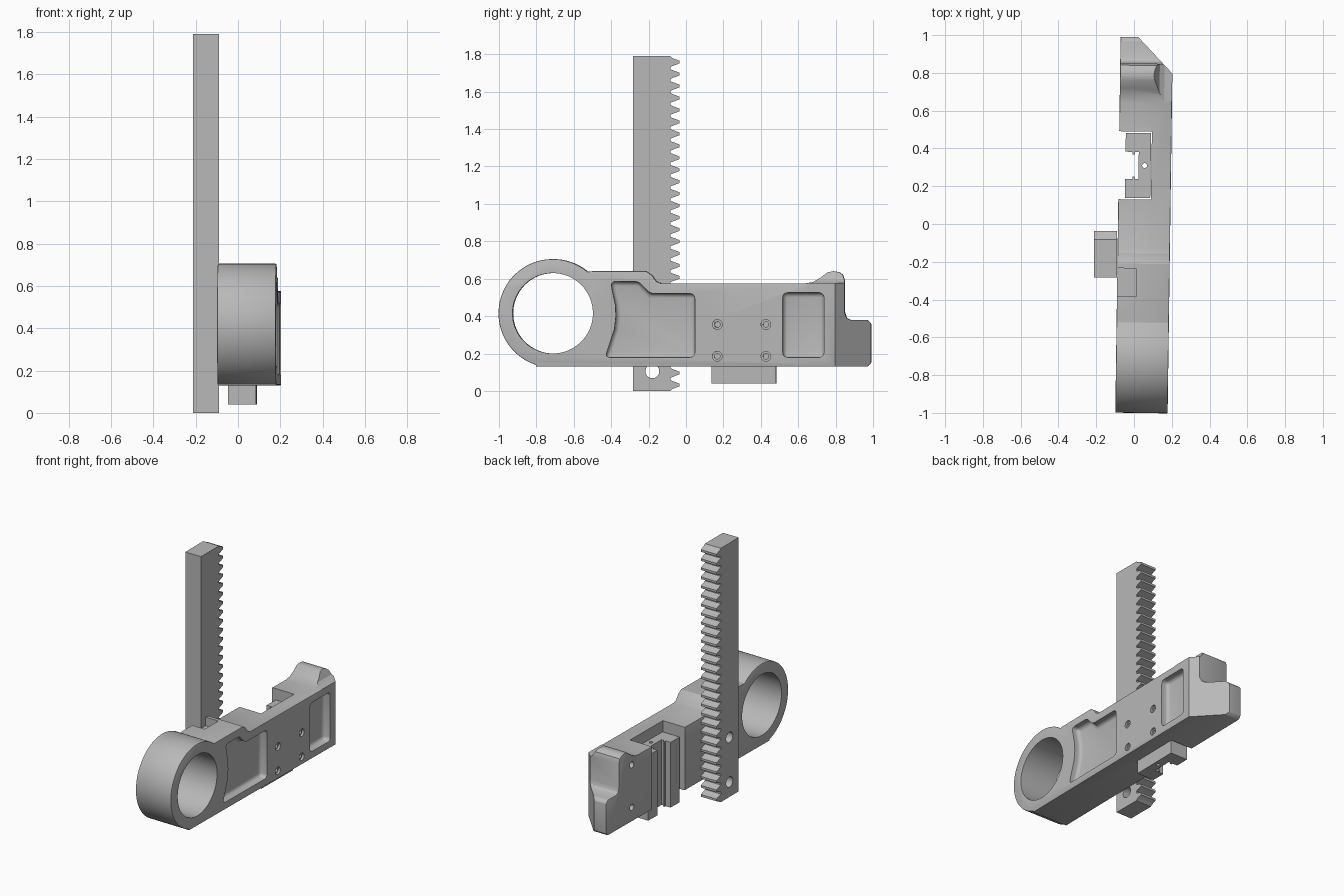
import bpy, bmesh, math
from mathutils import Matrix, Vector

old = bpy.data.objects.get("Cube")
if old:
    bpy.data.objects.remove(old)

grey = bpy.data.materials.new("machined grey")
grey.use_nodes = True
grey.diffuse_color = (0.48, 0.48, 0.48, 1)
grey.node_tree.nodes["Principled BSDF"].inputs["Base Color"].default_value = (0.48, 0.48, 0.48, 1)


def prism(name, pts, lo, hi, axis="x"):
    """Extrude a (y, z) profile along x, an (x, y) one along z, or an (x, z) one along y."""
    place = {"x": lambda p, d: (d, p[0], p[1]),
             "y": lambda p, d: (p[0], d, p[1]),
             "z": lambda p, d: (p[0], p[1], d)}[axis]
    bm = bmesh.new()
    face = bm.faces.new([bm.verts.new(place(p, lo)) for p in pts])
    ext = bmesh.ops.extrude_face_region(bm, geom=[face])
    moved = [v for v in ext["geom"] if isinstance(v, bmesh.types.BMVert)]
    step = Vector(place((0, 0), hi - lo))
    bmesh.ops.translate(bm, verts=moved, vec=step)
    bmesh.ops.recalc_face_normals(bm, faces=bm.faces)
    me = bpy.data.meshes.new(name)
    bm.to_mesh(me)
    bm.free()
    me.materials.append(grey)
    ob = bpy.data.objects.new(name, me)
    bpy.context.collection.objects.link(ob)
    return ob


def rect(a0, a1, b0, b1):
    return [(a0, b0), (a1, b0), (a1, b1), (a0, b1)]


def arc(cy, cz, r, a0=0, a1=360, n=64):
    count = n if a1 - a0 == 360 else n + 1
    return [(cy + r * math.cos(math.radians(a0 + (a1 - a0) * i / n)),
             cz + r * math.sin(math.radians(a0 + (a1 - a0) * i / n))) for i in range(count)]


def bevel(ob, width, segments=3, angle=25):
    m = ob.modifiers.new("bevel", "BEVEL")
    m.width, m.segments = width, segments
    m.limit_method, m.angle_limit = "ANGLE", math.radians(angle)


def finish(ob, cutters=(), turn=0.0):
    """Cut, bake the modifiers, turn slightly and smooth the round faces."""
    for c in cutters:
        m = ob.modifiers.new("cut", "BOOLEAN")
        m.operation, m.solver, m.object = "DIFFERENCE", "EXACT", c
        c.hide_render = True
    bpy.context.view_layer.update()
    baked = bpy.data.meshes.new_from_object(ob.evaluated_get(bpy.context.evaluated_depsgraph_get()))
    ob.modifiers.clear()
    ob.data = baked
    ob.data.transform(Matrix.Rotation(turn, 4, "Z"))
    for c in cutters:
        bpy.data.objects.remove(c)
    bpy.ops.object.select_all(action="DESELECT")
    ob.select_set(True)
    bpy.context.view_layer.objects.active = ob
    bpy.ops.object.shade_smooth_by_angle(angle=math.radians(28))


TURN = -0.014
BACK, FACE = -0.085, 0.192

# Arm: clamp ring, straight beam, raised horn and stepped end
outline = arc(-0.71, 0.415, 0.29, 50, 252, 48) + [
    (-0.80, 0.13), (0.97, 0.13), (0.99, 0.15), (0.99, 0.36), (0.97, 0.38),
    (0.88, 0.38), (0.86, 0.39), (0.85, 0.42), (0.85, 0.59), (0.84, 0.62),
    (0.82, 0.635), (0.79, 0.64), (0.76, 0.635), (0.72, 0.605), (0.68, 0.582), (0.64, 0.575),
    (-0.13, 0.575), (-0.155, 0.585), (-0.18, 0.62), (-0.21, 0.64), (-0.50, 0.64)]
arm = prism("arm", outline, BACK, FACE)
bevel(arm, 0.008, 2, 40)

# Recessed pockets in the outer face
grip = prism("grip_pocket", [
    (-0.43, 0.18), (0.05, 0.18), (0.05, 0.52), (-0.19, 0.52), (-0.25, 0.585), (-0.40, 0.585),
    (-0.39, 0.53), (-0.375, 0.46), (-0.372, 0.40), (-0.38, 0.33)], 0.14, 0.30)
window = prism("end_pocket", rect(0.52, 0.74, 0.18, 0.525), 0.14, 0.30)
for pocket in (grip, window):
    bevel(pocket, 0.025, 4)

cutters = [
    grip, window,
    prism("bore", arc(-0.71, 0.415, 0.215), -1, 1),
    prism("insert_slot", rect(-0.5, 0.088, 0.13, 0.49), -1, 2, "z"),
    prism("top_notch", rect(-0.5, 0.015, -0.385, -0.235), 0.58, 1, "z"),
    prism("end_chamfer", [(0.196, 0.795), (0.5, 0.5), (0.5, 1.5), (-0.5, 1.52)], -1, 2, "z"),
    prism("horn_slope", [(0.07, 0.66), (0.10, 0.635), (0.125, 0.59), (0.15, 0.576),
                         (0.5, 0.576), (0.5, 0.66)], 0.6, 1.2, "y"),
]
# Screw holes with wide mouths, and two dowel holes in the back
for y in (0.17, 0.43):
    for z in (0.185, 0.355):
        cutters.append(prism("screw_mouth", arc(y, z, 0.026, n=24), FACE - 0.015, 1))
        cutters.append(prism("screw_hole", arc(y, z, 0.015, n=24), FACE - 0.06, 0.185))
for z in (0.23, 0.53):
    cutters.append(prism("dowel_hole", arc(0.71, z, 0.022, n=24), -1, -0.03))
finish(arm, cutters, TURN)

# Grooved insert standing in the slot and showing below the arm
half = [(0.084, 0.172), (-0.05, 0.172), (-0.05, 0.072), (-0.012, 0.072),
        (-0.012, 0.058), (0.0, 0.058), (0.0, 0.072), (0.02, 0.072)]
centre = 0.31
channel = [(x, centre + y) for x, y in half] + [(x, centre - y) for x, y in reversed(half)]
insert = prism("channel_insert", channel, 0.04, 0.50, "z")
finish(insert, [prism("pin_hole", arc(0.052, centre, 0.013, n=20), -1, 1, "z")], TURN)

# Toothed rack
HEIGHT, TEETH = 1.79, 28
pitch = HEIGHT / TEETH
profile = [(-0.283, HEIGHT), (-0.283, 0)]
for i in range(TEETH):
    for y, part in ((-0.083, 0.1), (-0.072, 0.17), (-0.036, 0.38),
                    (-0.036, 0.62), (-0.072, 0.83), (-0.083, 0.9)):
        profile.append((y, (i + part) * pitch))
profile[2] = (-0.083, 0)
profile[-1] = (-0.083, HEIGHT)
rack = prism("rack", profile, -0.213, -0.09)
holes = [prism("rack_hole", arc(-0.18, z, 0.037, n=32), -1, 1) for z in (0.105, 0.42)]
finish(rack, holes)
